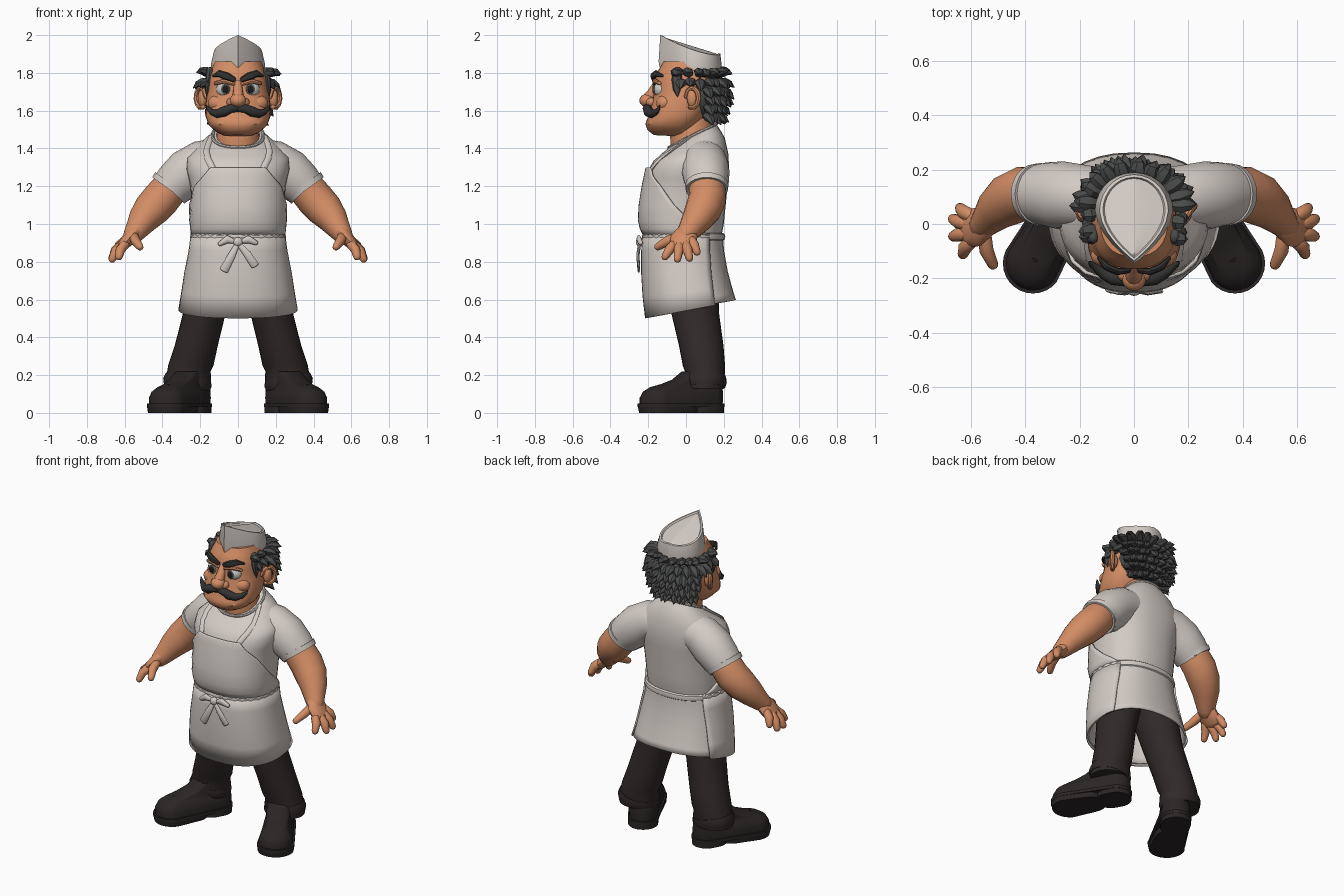
import bpy, bmesh, math, random
from mathutils import Vector as V

random.seed(4)
if "Cube" in bpy.data.objects:
    bpy.data.objects.remove(bpy.data.objects["Cube"])


def material(name, r, g, b):
    m = bpy.data.materials.new(name)
    m.use_nodes = True
    m.diffuse_color = (r, g, b, 1)
    bsdf = next(n for n in m.node_tree.nodes if n.type == 'BSDF_PRINCIPLED')
    bsdf.inputs["Base Color"].default_value = (r, g, b, 1)
    bsdf.inputs["Roughness"].default_value = 0.9
    return m


cloth = material("off_white_cloth", .65, .595, .555)
skin = material("tan_skin", .65, .265, .13)
hair_grey = material("grey_hair", .068, .072, .069)
whisker = material("dark_whisker", .032, .032, .031)
trouser = material("dark_trouser", .03, .022, .022)
leather = material("dark_leather", .024, .019, .019)
eye_white = material("eye_white", .6, .6, .57)
iris_grey = material("iris_grey", .11, .12, .12)
pupil_black = material("pupil_black", .01, .01, .01)


def build(name, parts, mat, mirror=False, closed=True, caps=True, solid=0, sharp=40):
    """Bridge each list of rings into a skin; all parts form one object."""
    bm = bmesh.new()
    for rings in parts:
        rows = [[bm.verts.new(p) for p in ring] for ring in rings]
        n = len(rows[0])
        for a, b in zip(rows, rows[1:]):
            for i in range(n if closed else n - 1):
                j = (i + 1) % n
                bm.faces.new((a[i], a[j], b[j], b[i]))
        if closed and caps:
            bm.faces.new(rows[0])
            bm.faces.new(rows[-1])
    bmesh.ops.recalc_face_normals(bm, faces=bm.faces)
    me = bpy.data.meshes.new(name)
    bm.to_mesh(me)
    bm.free()
    me.materials.append(mat)
    me.shade_smooth()
    me.set_sharp_from_angle(angle=math.radians(sharp))
    ob = bpy.data.objects.new(name, me)
    bpy.context.collection.objects.link(ob)
    if solid:
        mod = ob.modifiers.new("thickness", 'SOLIDIFY')
        mod.thickness, mod.offset = solid, 0
    if mirror:
        ob.modifiers.new("mirror", 'MIRROR')


def tube(path, ref=(0, 1, 0), n=12, rounded=True):
    """Rings along a path of (x, y, z, radius[, second radius])."""
    pts = [V(p[:3]) for p in path]
    rings = []
    for i, p in enumerate(path):
        t = (pts[min(i + 1, len(pts) - 1)] - pts[max(i - 1, 0)]).normalized()
        side = t.cross(V(ref)).normalized()
        other = side.cross(t)
        ra, rb = p[3], p[-1]
        ends = [(0, 1)]
        if rounded and i in (0, len(pts) - 1):
            s = -1 if i == 0 else 1
            ends = [(s * min(ra, rb) * math.sin(a), math.cos(a)) for a in (0, .6, 1.1, 1.4)][::s]
        for off, k in ends:
            rings.append([pts[i] + t * off + side * (math.cos(a) * ra * k) + other * (math.sin(a) * rb * k)
                          for a in (math.tau * j / n for j in range(n))])
    return rings


def ball(c, r, n=16):
    lats = [math.radians(a) for a in range(-84, 85, 21)]
    return [[V((c[0] + r[0] * math.cos(l) * math.cos(a), c[1] + r[1] * math.cos(l) * math.sin(a),
                c[2] + r[2] * math.sin(l))) for a in (math.tau * j / n for j in range(n))] for l in lats]


def surf(rows, t, ang, off=0, power=2.3):
    """Point on a lofted body: rows are (z, front y, back y, half width, tilt); angle 0 is the front."""
    i = min(int(t), len(rows) - 2)
    z, yf, yb, rx, tilt = (a + (b - a) * (t - i) for a, b in zip(rows[i], rows[i + 1]))
    s, c = math.sin(ang), math.cos(ang)
    x = math.copysign(abs(s) ** (2 / power), s) * (rx + off)
    y = -math.copysign(abs(c) ** (2 / power), c) * ((yb - yf) / 2 + off) + (yf + yb) / 2
    return V((x, y, z + tilt * y))


def loft(rows, n=32, power=2.3, sub=2):
    return [[surf(rows, k / sub, math.tau * j / n, 0, power) for j in range(n)]
            for k in range((len(rows) - 1) * sub + 1)]


def panel(rows, spans, off, n=24):
    """Part of a body's skin, pushed out; spans are (t, half angle)."""
    return [[surf(rows, t, a * (2 * j / n - 1), off) for j in range(n + 1)] for t, a in spans]


# Shirt body, sleeves and neckline
torso = [(.92, -.2, .185, .23, 0), (1.0, -.238, .2, .24, 0), (1.1, -.233, .21, .245, 0),
         (1.2, -.217, .22, .252, 0), (1.29, -.198, .228, .275, 0), (1.35, -.17, .225, .27, .08),
         (1.405, -.13, .205, .21, .25), (1.45, -.09, .16, .135, .5)]
build("shirt_body", [loft(torso)], cloth)
build("shirt_sleeves", [tube([(.1, .09, 1.34, .115), (.19, .1, 1.325, .118), (.265, .105, 1.275, .126),
      (.325, .11, 1.22, .117), (.36, .11, 1.185, .108)], n=20, rounded=False)], cloth, mirror=True)
build("sleeve_hems", [tube([(.345, .11, 1.207, .115), (.363, .11, 1.182, .112)], n=20, rounded=False)],
      cloth, mirror=True)
circle = [math.tau * j / 28 for j in range(29)]
build("shirt_neckline", [tube([(*surf(torso, 7, a), .009) for a in circle], (0, 0, 1), 8)], cloth)

# Apron bib, straps and skirt
build("apron_bib", [panel(torso, [(.2, 2.2), (.7, 1.95), (1.2, 1.7), (2, 1.4), (3, 1.0), (3.6, .65), (4, .5), (4.15, .46)],
      .012)], cloth, closed=False, solid=.012)
build("apron_straps", [tube([(*surf(torso, t, a, .004), .017, .009) for t, a in
      ((4, .44), (4.6, .5), (5.2, .6), (6, .85), (6.6, 1.15), (7, 1.5))], n=8)], cloth, mirror=True)
skirt = [(.95, -.215, .19, .235, 0), (.86, -.222, .195, .247, 0), (.74, -.222, .215, .27, .04),
         (.64, -.215, .238, .285, .1), (.55, -.203, .258, .3, .18)]
build("skirt_back", [loft(skirt)], cloth, caps=False, solid=.012)
build("skirt_front", [panel(skirt, [(0, 2.2), (1, 2.2), (2, 2.15), (3, 2.1), (4.1, 2.05)], .01, 32)],
      cloth, closed=False, solid=.01)

# Waist string with its bow
build("waist_string", [tube([(*surf(skirt, .2, a, .006), .011, .02) for a in circle], (0, 0, 1), 8)], cloth)
build("bow", [ball((0, -.245, .905), (.025, .02, .025)),
      tube([(.01, -.242, .905, .008), (.055, -.25, .92, .022, .012), (.095, -.24, .9, .012)]),
      tube([(-.01, -.242, .905, .008), (-.055, -.25, .92, .022, .012), (-.095, -.24, .895, .012)]),
      tube([(0, -.245, .9, .012, .008), (-.035, -.255, .83, .02, .008), (-.075, -.25, .755, .024, .007)], n=8),
      tube([(0, -.245, .9, .012, .008), (.05, -.255, .84, .02, .008), (.09, -.25, .78, .022, .007)], n=8)], cloth)

# Arms and hands
build("arms", [tube([(.3, .11, 1.27, .09), (.36, .112, 1.19, .097), (.41, .112, 1.13, .1), (.46, .09, 1.075, .096),
      (.505, .055, 1.02, .08), (.54, .015, .965, .06), (.555, 0, .945, .053)], n=18)], skin, mirror=True)
fingers = [((.60, .03, .91), (.64, .058, .852)), ((.615, 0, .89), (.666, .018, .82)),
           ((.615, -.035, .885), (.665, -.045, .815)), ((.6, -.065, .89), (.63, -.11, .828)),
           ((.55, -.05, .93), (.52, -.148, .88))]
hand = [tube([(.54, .01, .965, .043, .053), (.575, -.01, .925, .038, .072), (.61, -.018, .888, .029, .07)])]
for base, tip in fingers:
    a, b = V(base), V(tip)
    mid = (a + b) / 2 + V((.008, 0, .005))
    hand.append(tube([(*a, .026), (*mid, .026), (*b, .02)], (0, 0, 1) if base is fingers[-1][0] else (0, 1, 0), 10))
build("hands", hand, skin, mirror=True)

# Trousers and turn-ups
build("trouser_legs", [[[V((x + rx * math.cos(a), y + ry * math.sin(a), z)) for a in circle[:-1]]
      for z, x, y, rx, ry in ((.13, .27, .1, .118, .105), (.17, .267, .1, .125, .11), (.22, .26, .1, .115, .106),
      (.25, .25, .095, .12, .112), (.36, .22, .08, .114, .118), (.52, .18, .05, .113, .126),
      (.7, .14, .03, .13, .14), (.85, .11, .01, .12, .14))]], trouser, mirror=True)
build("trouser_cuffs", [tube([(.272, .1, .135, .122, .108), (.268, .1, .16, .13, .116), (.262, .1, .19, .122, .112)],
      n=24, rounded=False)], trouser, mirror=True)

# Boots: each ring is a long rounded footprint between a heel and a toe circle
heel, toe = V((.228, .113, 0)), V((.372, -.145, 0))
along = (toe - heel).normalized()


def footprint(z, t0, t1, r0, r1, n=28):
    ring = []
    for j in range(n):
        d = V((math.cos(math.tau * j / n), math.sin(math.tau * j / n), 0))
        front = d.dot(along) > 0
        ring.append(heel.lerp(toe, t1 if front else t0) + d * (r1 if front else r0) + V((0, 0, z)))
    return ring


def boot_part(name, *rings):
    build(name, [[footprint(*r) for r in rings]], leather, mirror=True)


boot_part("boot_uppers", (.04, 0, 1, .08, .1), (.08, 0, 1, .084, .1), (.112, 0, .98, .082, .088),
          (.136, 0, .93, .08, .064), (.152, .03, .7, .08, .066), (.175, .06, .46, .08, .07), (.22, .1, .25, .08, .07))
boot_part("boot_welts", (.03, 0, 1, .09, .111), (.05, 0, 1, .09, .111))
boot_part("boot_heels", (0, 0, .12, .088, .088), (.035, 0, .12, .088, .088))
boot_part("boot_soles", (0, .55, .99, .09, .106), (.035, .55, 1, .095, .11))
build("boot_laces", [tube([(*(heel.lerp(toe, t) + V((-.05, -.028, z - .012))), .008),
      (*(heel.lerp(toe, t) + V((0, 0, z))), .009), (*(heel.lerp(toe, t) + V((.05, .028, z - .012))), .008)], (0, 0, 1), 8)
      for t, z in ((.95, .144), (.8, .154))], leather, mirror=True)

# Head, neck and ears
head = [(1.462, -.17, -.02, .07, -.05), (1.478, -.205, .02, .115, -.1), (1.52, -.215, .06, .155, -.05),
        (1.57, -.2, .1, .172, 0), (1.63, -.184, .13, .172, 0), (1.7, -.167, .16, .163, 0),
        (1.78, -.165, .17, .155, 0), (1.86, -.12, .16, .125, 0)]
build("head", [loft(head, 32, 2.4)], skin)
build("neck", [tube([(0, .05, 1.32, .12), (0, .035, 1.4, .118), (0, .025, 1.52, .11)], n=20)], skin)
build("ears", [tube([(.195 + .026 * math.cos(a), .035 + .032 * math.cos(a), 1.668 + .052 * math.sin(a), .014)
      for a in (math.radians(d) for d in range(-110, 171, 35))], (1, 0, 0), 8),
      ball((.188, .035, 1.665), (.025, .03, .05))], skin, mirror=True)

# Face
build("nose", [tube([(0, -.15, 1.75, .02), (0, -.175, 1.7, .026), (0, -.2, 1.66, .035)], (0, 1, 0)),
      ball((0, -.203, 1.654), (.044, .044, .036)), ball((.034, -.185, 1.645), (.027, .028, .024)),
      ball((-.034, -.185, 1.645), (.027, .028, .024))], skin)
build("cheeks", [ball((.1, -.115, 1.64), (.06, .045, .045))], skin, mirror=True)
build("eyeballs", [ball((.07, -.127, 1.712), (.046, .045, .044))], eye_white, mirror=True)
build("irises", [ball((.066, -.17, 1.714), (.024, .005, .028))], iris_grey, mirror=True)
build("pupils", [ball((.066, -.174, 1.714), (.017, .004, .02))], pupil_black, mirror=True)
build("upper_eyelids", [tube([(.025, -.168, 1.742, .01), (.07, -.165, 1.757, .013), (.118, -.14, 1.745, .01)],
      (0, 0, 1), 8)], skin, mirror=True)
build("eyebrows", [tube([(.022, -.172, 1.765, .01, .014), (.06, -.175, 1.782, .014, .021),
      (.1, -.158, 1.797, .014, .019), (.13, -.125, 1.785, .007)], (0, 0, 1), 8)], whisker, mirror=True)
build("moustache", [tube([(0, -.195, 1.612, .02), (.035, -.205, 1.612, .025, .023), (.075, -.2, 1.595, .026, .028),
      (.11, -.18, 1.583, .024, .022), (.14, -.16, 1.593, .016), (.16, -.145, 1.612, .009), (.166, -.14, 1.626, .003)],
      (0, 0, 1), 10)], whisker, mirror=True)

# Hair: a cap covered in rows of pointed tufts, reaching forward to the temples
tufts = [ball((0, .075, 1.69), (.163, .125, .145), 24)]
for row in range(6):
    z = 1.565 + row * .045
    limit = 2.15 if row > 3 else 1.15
    k = math.sqrt(1 - ((z - 1.71) / .21) ** 2)
    count = int(8 + 4 * limit * k)
    for i in range(count):
        a = limit * (2 * (i + .5 * (row % 2)) / (count - .5) - 1) + random.uniform(-.05, .05)
        s, c = math.sin(a), math.cos(a)
        if c > 0:
            p = V((.165 * k * s, .065 + .125 * k * c, z))
        else:
            p = V((math.copysign(.15, s), .065 + .2 * c, z))
        d = V((s, max(c, -.1), random.uniform(-.7, -.3) if row < 5 else random.uniform(-.1, .35))).normalized()
        length = random.uniform(.06, .08) if c > 0 else random.uniform(.045, .06)
        bend = V((0, 0, .012))
        tufts.append(tube([(*(p - d * .02), .018), (*(p + d * length * .3 + bend), .032, .025),
                           (*(p + d * length * .7 + bend), .022, .017), (*(p + d * length), .002)], (.2, .3, 1), 6))
build("hair", tufts, hair_grey)
build("sideburns", [tube([(.15, -.045, 1.81, .02, .028), (.156, -.05, 1.76, .018, .026), (.163, -.048, 1.71, .012, .02),
      (.165, -.045, 1.675, .003)], (0, 1, 0), 8)], hair_grey, mirror=True)


# Folded cap: pointed at the front, with a ridged top
def cap_ring(kx, k, top, drop=0):
    ring = []
    for a in circle[:-1]:
        c = math.cos(a)
        x = math.copysign(.144 * (1 - c ** 1.8 if c > 0 else abs(math.sin(a))), math.sin(a)) * kx
        y = (.05 - (.195 if c > 0 else .14) * c - .03) * k + .03
        z = 2.0 - .31 * (y + .135) - .2 * abs(x) if top else 1.83 - .09 * (y + .145)
        ring.append(V((x, y, z - drop)))
    return ring


build("folded_cap", [[cap_ring(.97, .97, False), cap_ring(1, 1, False, -.03), cap_ring(.88, .95, True),
      cap_ring(.8, .89, True), cap_ring(.76, .86, True, .01), cap_ring(.4, .84, True, .008),
      cap_ring(.02, .82, True, .006)]], cloth, sharp=30)
